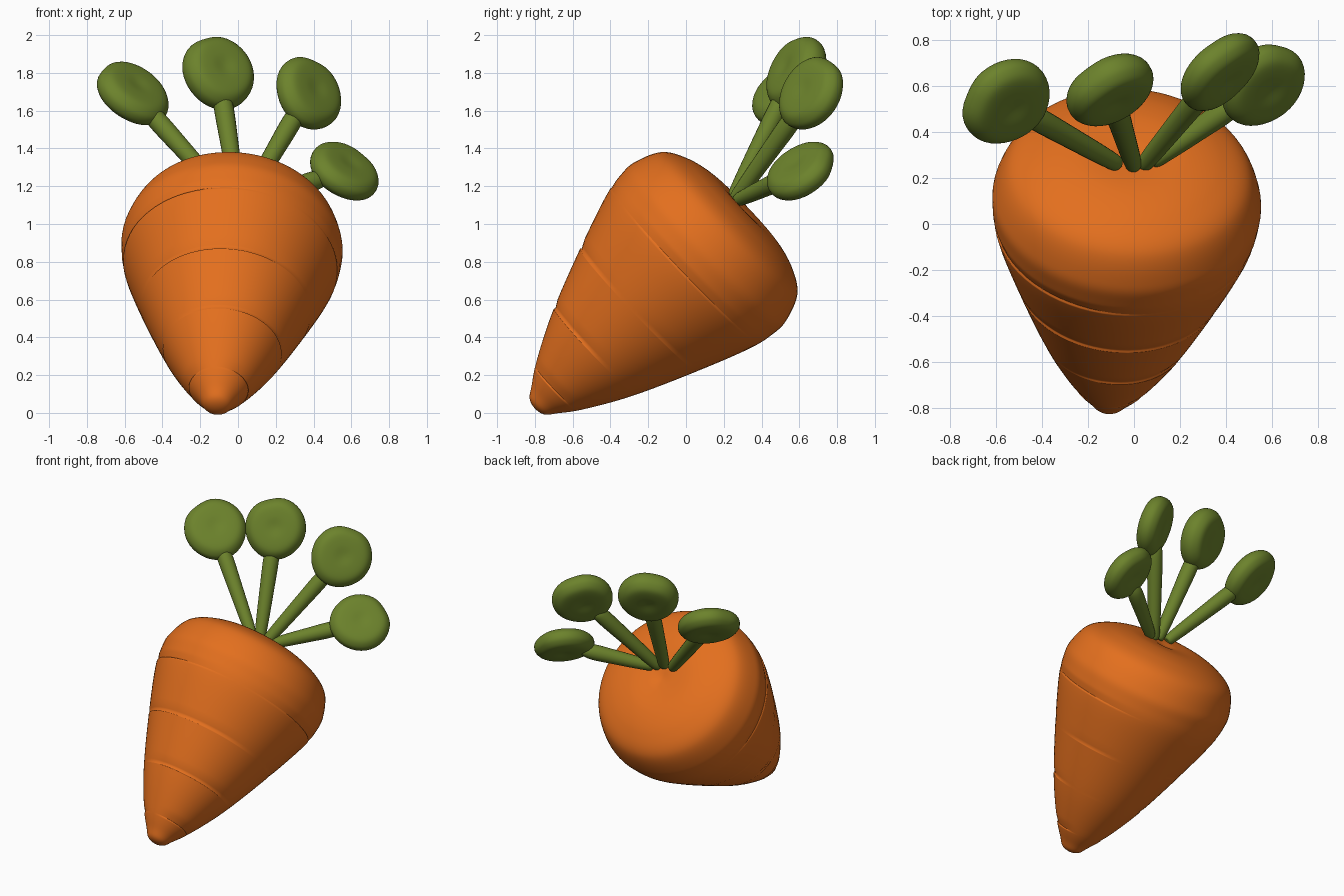
import bpy, bmesh, math
from mathutils import Vector, Matrix

if "Cube" in bpy.data.objects:
    bpy.data.objects.remove(bpy.data.objects["Cube"])


def material(name, rgb):
    m = bpy.data.materials.new(name)
    m.diffuse_color = (*rgb, 1)
    m.use_nodes = True
    m.node_tree.nodes["Principled BSDF"].inputs["Base Color"].default_value = m.diffuse_color
    return m


ORANGE = material("carrot orange", (0.77, 0.16, 0.013))
GREEN = material("leaf green", (0.15, 0.225, 0.025))


def finish(bm, name, mat):
    bmesh.ops.recalc_face_normals(bm, faces=bm.faces)
    me = bpy.data.meshes.new(name)
    bm.to_mesh(me)
    bm.free()
    ob = bpy.data.objects.new(name, me)
    bpy.context.collection.objects.link(ob)
    me.materials.append(mat)
    for p in me.polygons:
        p.use_smooth = True
    return ob


def frame(origin, zdir, xhint):
    z = Vector(zdir).normalized()
    y = z.cross(Vector(xhint)).normalized()
    x = y.cross(z)
    m = Matrix((x, y, z)).transposed().to_4x4()
    m.translation = Vector(origin)
    return m


def smooth_profile(pts, steps):
    """Catmull-Rom curve through (radius, height) points."""
    p = [Vector(q) for q in pts]
    p = [Vector((-p[1].x, p[1].y))] + p + [Vector((-p[-2].x, p[-2].y))]
    out = []
    for a, b, c, d in zip(p, p[1:], p[2:], p[3:]):
        for i in range(steps):
            t = i / steps
            out.append(0.5 * (2 * b + (c - a) * t + (2 * a - 5 * b + 4 * c - d) * t * t
                              + (3 * b - a - 3 * c + d) * t ** 3))
    return out + [p[-2]]


def add_ring(profile, h):
    """Insert an interpolated profile point at height h."""
    for i, (a, b) in enumerate(zip(profile, profile[1:])):
        if a.y < h < b.y:
            profile.insert(i + 1, a.lerp(b, (h - a.y) / (b.y - a.y)))
            return


def lathe(profile, mat4, segs, shape=lambda r, h, a: r):
    """Revolve a closed-ended profile; shape() may vary the radius."""
    bm = bmesh.new()
    bottom = bm.verts.new(mat4 @ Vector((0, 0, profile[0].y)))
    top = bm.verts.new(mat4 @ Vector((0, 0, profile[-1].y)))
    rings = []
    for q in profile[1:-1]:
        ring = []
        for k in range(segs):
            a = 2 * math.pi * k / segs
            r = shape(q.x, q.y, a)
            ring.append(bm.verts.new(mat4 @ Vector((r * math.cos(a), r * math.sin(a), q.y))))
        rings.append(ring)
    for k in range(segs):
        n = (k + 1) % segs
        bm.faces.new((bottom, rings[0][n], rings[0][k]))
        bm.faces.new((top, rings[-1][k], rings[-1][n]))
        for lo, hi in zip(rings, rings[1:]):
            bm.faces.new((lo[k], lo[n], hi[n], hi[k]))
    return bm


# Carrot root: tilted lathe with thin creases that fade out underneath
GROOVES = [(0.11, 0.4), (0.40, 2.0), (0.72, 3.4), (1.06, 5.2)]
root_frame = frame((-0.11, -0.77, 0.05), (0.08, 0.884, 0.843), (1, 0, 0))


def root_radius(r, h, a):
    side = root_frame.to_3x3() @ Vector((math.cos(a), math.sin(a), 0))
    under = max(0.0, min(1.0, 1.6 + 2.4 * side.z))
    for g, phase in GROOVES:
        fade = under * max(0.0, min(1.0, 0.8 + 0.8 * math.cos(2 * a + phase)))
        d = h - g
        if 0 < d < 0.05:
            r -= 0.009 * fade * (1 - d / 0.05)
    return r


root_pts = [(0, -0.04), (0.058, -0.024), (0.1, 0.03), (0.177, 0.14), (0.304, 0.375), (0.437, 0.69),
            (0.552, 1.0), (0.583, 1.15), (0.579, 1.25), (0.52, 1.385), (0.40, 1.46),
            (0.25, 1.497), (0.1, 1.495), (0, 1.48)]
root_profile = smooth_profile(root_pts, 12)
for groove, _ in GROOVES:
    add_ring(root_profile, groove - 0.0005)
    add_ring(root_profile, groove + 0.004)
finish(lathe(root_profile, root_frame, 72, root_radius), "carrot_root", ORANGE)

# Leaves: (stem base, leaf centre, leaf facing, size, thickness)
LEAVES = [
    ((-0.07, 0.26, 1.15), (-0.56, 0.535, 1.695), (0.47, -0.53, 0.70), 1.0, 1.0),
    ((0.00, 0.25, 1.14), (-0.105, 0.585, 1.805), (0.44, -0.77, 0.43), 0.98, 1.15),
    ((0.04, 0.255, 1.125), (0.375, 0.665, 1.695), (0.63, -0.67, 0.39), 0.98, 1.0),
    ((0.08, 0.27, 1.125), (0.565, 0.61, 1.28), (0.48, -0.51, 0.71), 0.95, 0.95),
]
LEAF_PTS = [(0, -0.068), (0.08, -0.074), (0.155, -0.067), (0.195, -0.036), (0.206, 0),
            (0.195, 0.036), (0.155, 0.067), (0.08, 0.074), (0, 0.068)]


def leaf_radius(r, h, a):
    # slightly drawn out toward the stem, with a shallow dent at the far end
    return r * (1 + 0.06 * max(0, -math.cos(a)) ** 4
                - 0.05 * max(0, math.cos(a - 0.35)) ** 14)


for i, (base, centre, facing, size, thick) in enumerate(LEAVES, 1):
    b, c = Vector(base), Vector(centre)
    length = (c - b).length - 0.09
    stem_pts = [(0, 0), (0.03, 0.004), (0.04, 0.08), (0.048, length * 0.5),
                (0.052, length - 0.12), (0.038, length - 0.05), (0, length)]
    finish(lathe(smooth_profile(stem_pts, 5), frame(b, c - b, (1, 0, 0.1)), 20),
           f"stem_{i}", GREEN)
    leaf_pts = [(r * size, h * thick) for r, h in LEAF_PTS]
    finish(lathe(smooth_profile(leaf_pts, 5), frame(c, facing, c - b), 40, leaf_radius),
           f"leaf_{i}", GREEN)
